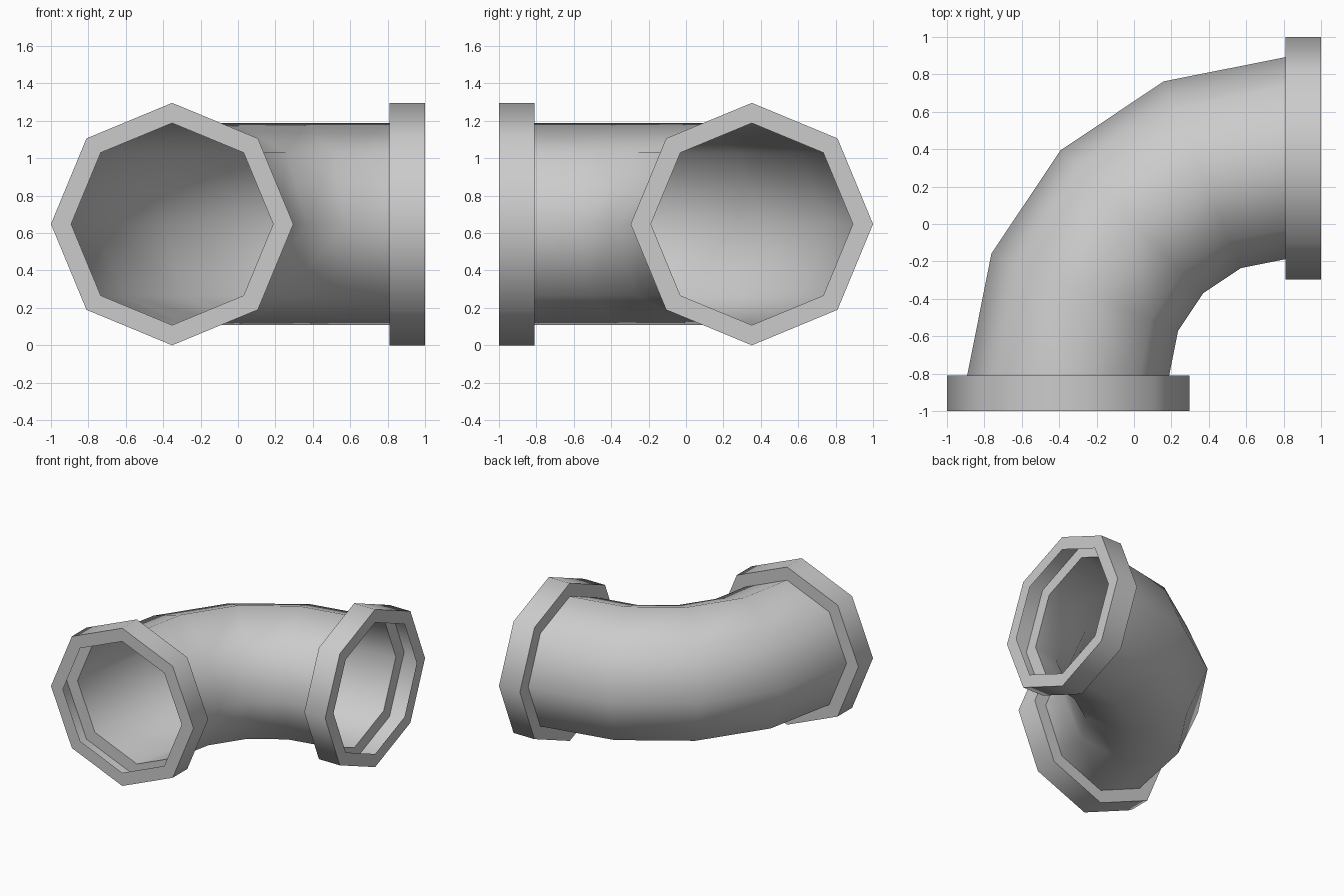
import bpy, bmesh
from math import radians, pi, cos, sin
from mathutils import Vector, Matrix

if "Cube" in bpy.data.objects:
    bpy.data.objects.remove(bpy.data.objects["Cube"])

SIDES = 8
R_FLANGE, R_PIPE = 0.648, 0.54
END = 0.81                      # where the bend meets the flanges
C = 1 - R_FLANGE                # offset of the pipe axis
Z = R_FLANGE


def ring(bm, r, y):
    """Octagonal loop around the front opening axis at depth y."""
    return [bm.verts.new((-C + r * cos(2 * pi * i / SIDES), y,
                          Z + r * sin(2 * pi * i / SIDES))) for i in range(SIDES)]


def bridge(bm, a, b):
    for i in range(SIDES):
        j = (i + 1) % SIDES
        bm.faces.new((a[i], a[j], b[j], b[i]))


def finish(bm, name):
    me = bpy.data.meshes.new(name)
    bm.to_mesh(me)
    bm.free()
    ob = bpy.data.objects.new(name, me)
    bpy.context.collection.objects.link(ob)
    bpy.ops.object.select_all(action='DESELECT')
    ob.select_set(True)
    bpy.context.view_layer.objects.active = ob
    bpy.ops.object.shade_smooth_by_angle(angle=radians(60))


# Elbow: open octagonal tube swept a quarter turn in four steps
bm = bmesh.new()
pivot = Vector((END, -END, 0))
loops = []
for k in range(5):
    loop = ring(bm, R_PIPE, -END)
    bmesh.ops.rotate(bm, verts=loop, cent=pivot,
                     matrix=Matrix.Rotation(-radians(22.5) * k, 3, 'Z'))
    loops.append(loop)
for a, b in zip(loops, loops[1:]):
    bridge(bm, a, b)
finish(bm, "elbow_pipe")

# Flanges: hollow collars (front face, outer wall, back face, open bore)
for name, side in (("front_flange", False), ("side_flange", True)):
    bm = bmesh.new()
    section = [(R_PIPE, -1), (R_FLANGE, -1), (R_FLANGE, -END), (R_PIPE, -END)]
    loops = [ring(bm, r, y) for r, y in section]
    for a, b in zip(loops, loops[1:]):
        bridge(bm, a, b)
    if side:                    # mirror across the diagonal of the bend
        for v in bm.verts:
            v.co.x, v.co.y = -v.co.y, -v.co.x
        bmesh.ops.reverse_faces(bm, faces=bm.faces)
    finish(bm, name)
